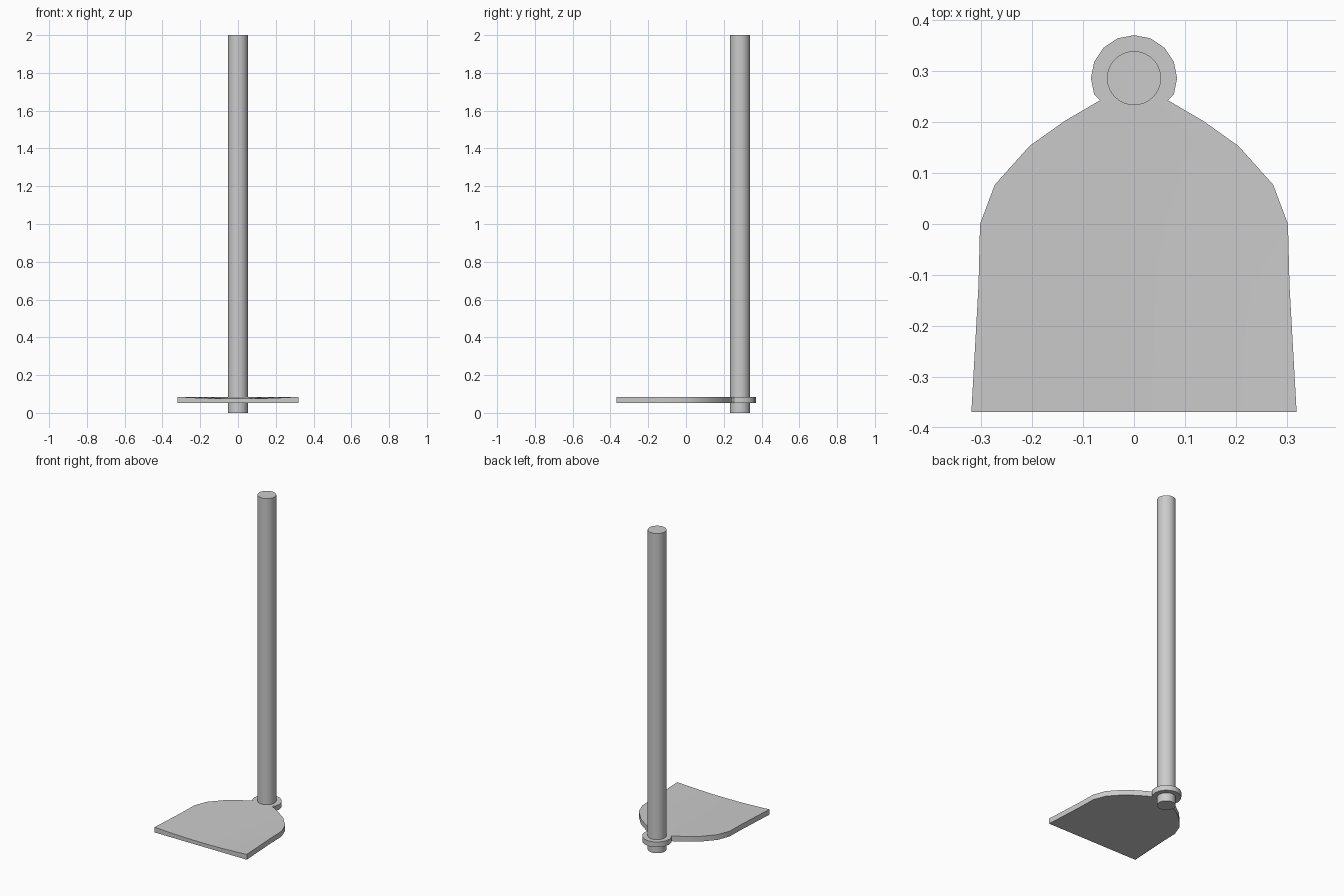
import bpy, bmesh, math

if "Cube" in bpy.data.objects:
    bpy.data.objects.remove(bpy.data.objects["Cube"])

CY = 0.286            # handle axis in y
Z0, Z1 = 0.052, 0.085  # blade bottom and top


def finish(name, bm, smooth=True):
    bmesh.ops.recalc_face_normals(bm, faces=bm.faces)
    me = bpy.data.meshes.new(name)
    bm.to_mesh(me)
    bm.free()
    ob = bpy.data.objects.new(name, me)
    bpy.context.collection.objects.link(ob)
    if smooth:
        bpy.ops.object.select_all(action='DESELECT')
        ob.select_set(True)
        bpy.context.view_layer.objects.active = ob
        bpy.ops.object.shade_smooth_by_angle(angle=math.radians(30))
    return ob


# Handle: long round pole
bpy.ops.mesh.primitive_cylinder_add(vertices=32, radius=0.053, depth=2, location=(0, CY, 1))
handle = bpy.context.object
handle.name = "handle"
bpy.ops.object.shade_smooth_by_angle(angle=math.radians(30))

# Blade: rows of (y, half width), top slightly dished towards the cutting edge
rows = [(0.243, 0.066), (0.202, 0.136), (0.153, 0.205), (0.077, 0.273),
        (0.0, 0.302), (-0.12, 0.305), (-0.245, 0.312), (-0.369, 0.319)]
N = 8
bm = bmesh.new()
top, bottom = [], []
for y, w in rows:
    front = (0.243 - y) / 0.612
    us = [2 * i / N - 1 for i in range(N + 1)]
    top.append([bm.verts.new((u * w, y, Z1 - 0.01 * front * (1 - u * u))) for u in us])
    bottom.append([bm.verts.new((u * w, y, Z0)) for u in us])
for grid in (top, bottom):
    for a, b in zip(grid, grid[1:]):
        for i in range(N):
            bm.faces.new((a[i], a[i + 1], b[i + 1], b[i]))


def rim(grid):
    return (grid[0] + [r[-1] for r in grid[1:-1]] + grid[-1][::-1]
            + [r[0] for r in grid[-2:0:-1]])


t, b = rim(top), rim(bottom)
for i in range(len(t)):
    j = (i + 1) % len(t)
    bm.faces.new((t[i], t[j], b[j], b[i]))
finish("blade", bm)

# Collar: sixteen-sided eye around the handle, cut flat where it meets the blade
bm = bmesh.new()
R = 0.0845
pts = [(R * math.cos(k * math.pi / 8), CY + R * math.sin(k * math.pi / 8)) for k in range(-1, 10)]
pts = [(0.067, 0.243)] + pts + [(-0.067, 0.243)]
face = bm.faces.new([bm.verts.new((x, y, Z0)) for x, y in pts])
ext = bmesh.ops.extrude_face_region(bm, geom=[face], use_keep_orig=True)
up = [v for v in ext["geom"] if isinstance(v, bmesh.types.BMVert)]
bmesh.ops.translate(bm, verts=up, vec=(0, 0, Z1 - Z0))
finish("collar", bm)
